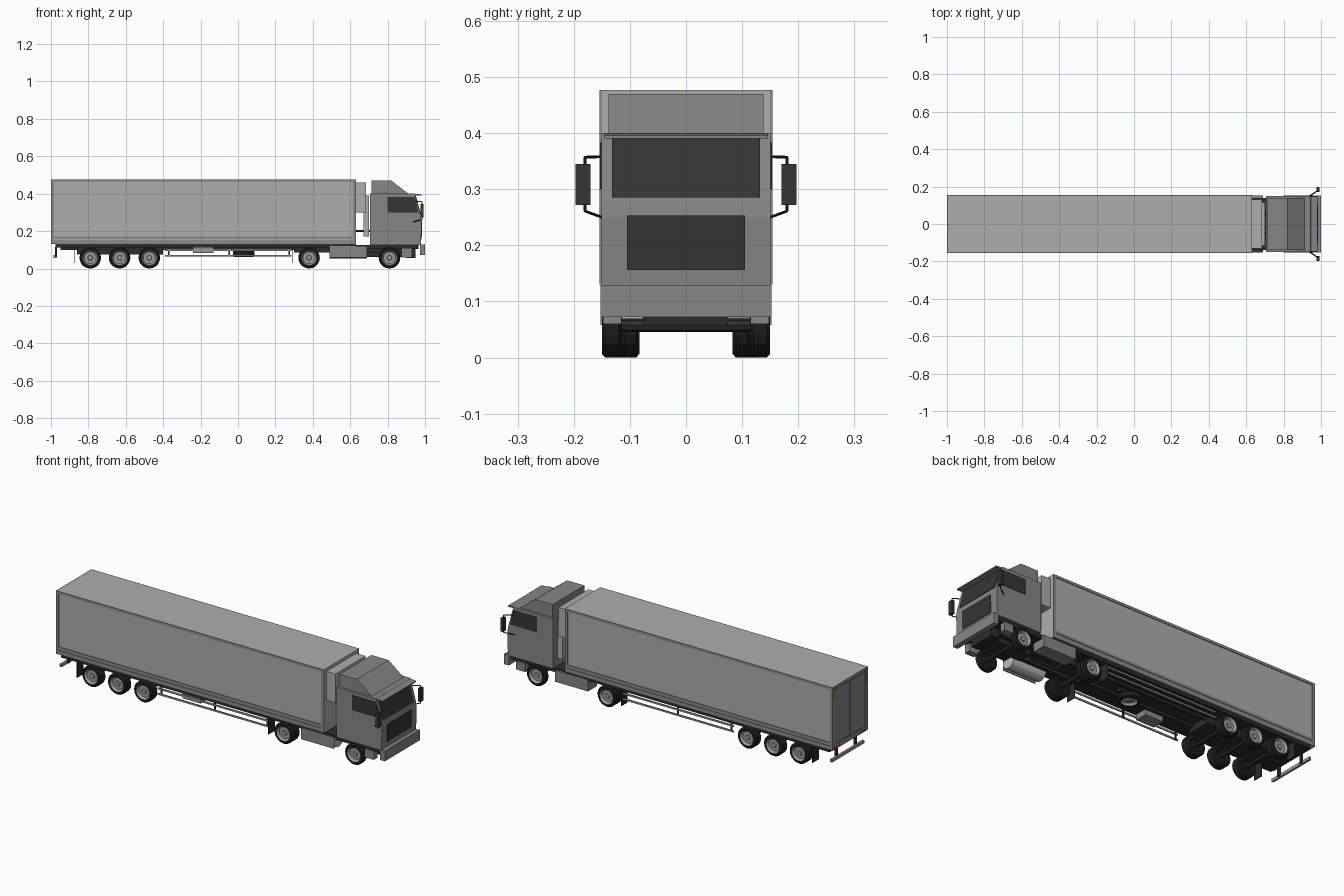
import bpy, bmesh, math
from mathutils import Vector

cube = bpy.data.objects.get("Cube")
if cube:
    bpy.data.objects.remove(cube)


def material(name, r, g, b):
    m = bpy.data.materials.new(name)
    m.use_nodes = True
    m.diffuse_color = (r, g, b, 1)
    m.node_tree.nodes["Principled BSDF"].inputs["Base Color"].default_value = (r, g, b, 1)
    return m


PANEL = material("trailer light grey", 0.42, 0.42, 0.41)
FRAME = material("frame grey", 0.26, 0.26, 0.26)
CAB = material("cab grey", 0.235, 0.238, 0.245)
GLASS = material("dark glass", 0.035, 0.035, 0.035)
TYRE = material("tyre black", 0.014, 0.014, 0.014)
RIM = material("rim grey", 0.33, 0.33, 0.33)
CHASSIS = material("chassis black", 0.025, 0.025, 0.025)
METAL = material("bright metal", 0.5, 0.5, 0.48)
RED = material("lamp red", 0.4, 0.03, 0.02)


def finish(name, bm, *mats):
    bmesh.ops.recalc_face_normals(bm, faces=bm.faces)
    mesh = bpy.data.meshes.new(name)
    bm.to_mesh(mesh)
    bm.free()
    for m in mats:
        mesh.materials.append(m)
    ob = bpy.data.objects.new(name, mesh)
    bpy.context.collection.objects.link(ob)
    return ob


def box(name, mat, x, y, z):
    """Box from (min, max) pairs."""
    bm = bmesh.new()
    bmesh.ops.create_cube(bm, size=1)
    for v in bm.verts:
        v.co = [lo + (c + 0.5) * (hi - lo) for c, (lo, hi) in zip(v.co, (x, y, z))]
    return finish(name, bm, mat)


def pair(name, mat, x, y, z):
    """The same box on both sides."""
    box("left_" + name, mat, x, y, z)
    box("right_" + name, mat, x, (-y[1], -y[0]), z)


def extrude_y(name, mat, profile, y0, y1):
    """Extrude an x-z profile across the width."""
    bm = bmesh.new()
    face = bm.faces.new([bm.verts.new((x, y0, z)) for x, z in profile])
    new = bmesh.ops.extrude_face_region(bm, geom=[face])["geom"]
    verts = [g for g in new if isinstance(g, bmesh.types.BMVert)]
    bmesh.ops.translate(bm, verts=verts, vec=(0, y1 - y0, 0))
    return finish(name, bm, mat)


def rod(name, mat, a, b, r, sides=8):
    a, b = Vector(a), Vector(b)
    bm = bmesh.new()
    bmesh.ops.create_cone(bm, cap_ends=True, segments=sides, radius1=r, radius2=r,
                          depth=(b - a).length)
    bm.transform((b - a).to_track_quat("Z", "Y").to_matrix().to_4x4())
    bmesh.ops.translate(bm, verts=bm.verts, vec=(a + b) / 2)
    return finish(name, bm, mat)


R = 0.0575


def wheel(name, x, y_out, width, side, flat_z=None):
    """Lathed tyre with a recessed rim; the outer face looks along side."""
    profile = [(0, 0.006), (0.012, 0.006), (0.014, 0.012), (0.032, 0.012), (0.039, 0.002),
               (0.041, 0), (0.051, 0), (R, 0.006), (R, width - 0.006),
               (0.051, width), (0.036, width), (0.03, width - 0.01), (0, width - 0.01)]
    bm = bmesh.new()
    verts = [bm.verts.new((r, 0, d)) for r, d in profile]
    edges = [bm.edges.new(p) for p in zip(verts, verts[1:])]
    bmesh.ops.spin(bm, geom=verts + edges, cent=(0, 0, 0), axis=(0, 0, 1),
                   angle=math.tau, steps=20)
    bmesh.ops.remove_doubles(bm, verts=bm.verts, dist=1e-5)
    for f in bm.faces:
        c = f.calc_center_median()
        f.material_index = int(c.xy.length < 0.0405 and c.z < width / 2)
    for v in bm.verts:
        if flat_z is None:
            v.co = (x + v.co.x, side * (y_out - v.co.z), R + v.co.y)
        else:
            v.co = (x + v.co.x, y_out + v.co.y, flat_z + v.co.z)
    return finish(name, bm, TYRE, RIM)


# Trailer body with side framing
X0, X1, Y, Z0, Z1 = -1.0, 0.63, 0.15, 0.13, 0.477
box("trailer_body", PANEL, (X0 + 0.006, X1), (-Y, Y), (Z0, Z1))
SIDE = (Y, Y + 0.004)
pair("trailer_top_rail", FRAME, (X0, X1), SIDE, (Z1 - 0.014, Z1))
pair("trailer_bottom_rail", FRAME, (X0, X1), SIDE, (Z0, Z0 + 0.022))
pair("trailer_lower_trim", FRAME, (X0, X1), SIDE, (0.157, 0.171))
pair("trailer_rear_post", FRAME, (X0, X0 + 0.016), SIDE, (Z0, Z1))
pair("trailer_front_post", FRAME, (X1 - 0.016, X1), SIDE, (Z0, Z1))

# Rear doors, frame and lamps
pair("rear_frame_post", FRAME, (X0, X0 + 0.006), (0.134, Y), (Z0, Z1))
box("rear_frame_top", FRAME, (X0, X0 + 0.006), (-0.134, 0.134), (0.461, Z1))
box("rear_frame_sill", FRAME, (X0, X0 + 0.006), (-0.134, 0.134), (Z0, 0.155))
pair("rear_door", CAB, (X0 + 0.003, X0 + 0.007), (0.002, 0.13), (0.159, 0.457))
box("rear_door_gap", CHASSIS, (X0 + 0.005, X0 + 0.008), (-0.134, 0.134), (0.155, 0.461))
for y in (0.035, 0.1):
    pair("door_lock_rod", FRAME, (X0 + 0.001, X0 + 0.004), (y, y + 0.004), (0.16, 0.456))
pair("tail_lamp", RED, (X0 - 0.0005, X0 + 0.004), (0.085, 0.14), (0.135, 0.143))
pair("top_marker_lamp", RED, (X0 - 0.0005, X0 + 0.004), (0.12, 0.146), (0.464, 0.469))
pair("rear_marker_strip", RED, (X0 - 0.0005, X0 + 0.004), (0.134, 0.137), (0.4, 0.461))

# Trailer underframe
box("trailer_floor_frame", CHASSIS, (-0.975, X1), (-0.146, 0.146), (0.113, Z0))
pair("trailer_beam", CHASSIS, (-0.95, 0.6), (0.04, 0.055), (0.1, 0.114))
box("bogie_frame", CHASSIS, (-0.86, -0.4), (-0.065, 0.065), (0.075, 0.114))
box("underfloor_locker", FRAME, (-0.24, -0.13), (-0.14, -0.07), (0.083, 0.12))
wheel("spare_wheel", 0.03, 0, 0.034, 1, flat_z=0.062)
box("spare_carrier", CHASSIS, (-0.035, 0.095), (-0.012, 0.012), (0.095, 0.114))

# Side guards
for z in (0.064, 0.094):
    pair("side_guard_rail", RIM, (-0.39, 0.285), (0.138, 0.144), (z, z + 0.009))
for x in (-0.375, -0.05, 0.27):
    pair("side_guard_post", CHASSIS, (x, x + 0.008), (0.131, 0.138), (0.064, 0.115))

# Rear underrun bar and mudflaps
box("underrun_bar", RIM, (-0.987, -0.975), (-0.14, 0.14), (0.057, 0.073))
pair("underrun_post", CHASSIS, (-0.978, -0.968), (0.075, 0.09), (0.06, 0.115))
for x in (-0.875, 0.29):
    pair("mudflap", CHASSIS, (x - 0.002, x + 0.002), (0.095, 0.15), (0.03, 0.115))

# Wheels and axles
for side, label in ((1, "left"), (-1, "right")):
    for i, x in enumerate((-0.79, -0.633, -0.474)):
        wheel(f"{label}_trailer_wheel_{i + 1}", x, 0.15, 0.05, side)
    wheel(label + "_drive_wheel_outer", 0.38, 0.15, 0.033, side)
    wheel(label + "_drive_wheel_inner", 0.38, 0.116, 0.033, side)
    wheel(label + "_steer_wheel", 0.81, 0.15, 0.036, side)
for x in (-0.79, -0.633, -0.474, 0.38, 0.81):
    rod("axle", CHASSIS, (x, -0.13, R), (x, 0.13, R), 0.012)

# Tractor chassis
pair("tractor_beam", CHASSIS, (0.3, 0.95), (0.045, 0.065), (0.085, 0.125))
box("cab_underframe", CHASSIS, (0.69, 0.965), (-0.14, 0.14), (0.104, 0.126))
box("tractor_deck", CHASSIS, (0.48, 0.71), (-0.14, 0.14), (0.112, 0.126))
box("fifth_wheel", CHASSIS, (0.32, 0.46), (-0.06, 0.06), (0.1, 0.114))
box("engine_sump", CHASSIS, (0.68, 0.93), (-0.04, 0.04), (0.062, 0.105))
box("front_cross_beam", CHASSIS, (0.9, 0.95), (-0.075, 0.075), (0.056, 0.105))

# Fuel tank on the right, locker on the left
tank = [(-0.11 + 0.04 * math.cos(a), 0.087 + 0.034 * math.sin(a))
        for a in (math.tau * (i + 0.5) / 12 for i in range(12))]
bm = bmesh.new()
ends = [[bm.verts.new((x, y, z)) for y, z in tank] for x in (0.49, 0.69)]
bm.faces.new(ends[0])
bm.faces.new(ends[1])
for i in range(12):
    j = (i + 1) % 12
    bm.faces.new((ends[0][i], ends[0][j], ends[1][j], ends[1][i]))
finish("fuel_tank", bm, METAL)
box("fuel_tank_cover", CAB, (0.49, 0.69), (-0.152, -0.146), (0.058, 0.121))
box("battery_locker", CAB, (0.49, 0.69), (0.075, 0.152), (0.058, 0.121))

# Refrigeration unit and air duct behind the cab
box("cooling_unit", PANEL, (X1, 0.685), (-0.13, 0.13), (0.3, 0.46))
box("cooling_unit_duct", PANEL, (0.672, 0.7), (-0.115, 0.115), (0.17, 0.39))
for y in (-0.05, 0.05):
    rod("air_hose", CHASSIS, (X1, y, 0.2), (0.706, y, 0.2), 0.006)

# Cab shell and roof deflector
extrude_y("cab_shell", CAB, [(0.705, 0.125), (0.978, 0.125), (0.982, 0.25), (0.976, 0.285),
                             (0.945, 0.4), (0.705, 0.4)], -0.151, 0.151)
extrude_y("roof_deflector", CAB, [(0.715, 0.399), (0.715, 0.47), (0.82, 0.47), (0.912, 0.399)],
          -0.138, 0.138)
extrude_y("sun_visor", CAB, [(0.94, 0.392), (0.94, 0.4), (0.982, 0.396), (0.982, 0.39)],
          -0.146, 0.146)

# Windows and grille as thin plates
extrude_y("windscreen", GLASS, [(0.974, 0.285), (0.979, 0.285), (0.951, 0.39), (0.946, 0.39)],
          -0.132, 0.132)
extrude_y("grille", GLASS, [(0.976, 0.156), (0.982, 0.156), (0.985, 0.253), (0.979, 0.253)],
          -0.105, 0.105)
window = [(0.8, 0.3), (0.965, 0.3), (0.945, 0.383), (0.8, 0.383)]
extrude_y("left_side_window", GLASS, window, 0.149, 0.153)
extrude_y("right_side_window", GLASS, window, -0.153, -0.149)

# Bumper and cab steps
box("bumper", CAB, (0.972, 1.0), (-0.152, 0.152), (0.072, 0.129))
pair("cab_step", CAB, (0.875, 0.93), (0.115, 0.148), (0.06, 0.106))

# Mirrors on two arms each
pair("mirror", GLASS, (0.976, 0.992), (0.17, 0.197), (0.272, 0.345))
for s in (-1, 1):
    rod("mirror_upper_arm", CHASSIS, (0.942, s * 0.15, 0.358), (0.984, s * 0.18, 0.357), 0.0025)
    rod("mirror_lower_arm", CHASSIS, (0.937, s * 0.15, 0.25), (0.984, s * 0.18, 0.261), 0.0025)
    rod("mirror_stay", CHASSIS, (0.984, s * 0.18, 0.261), (0.984, s * 0.18, 0.357), 0.0025)
